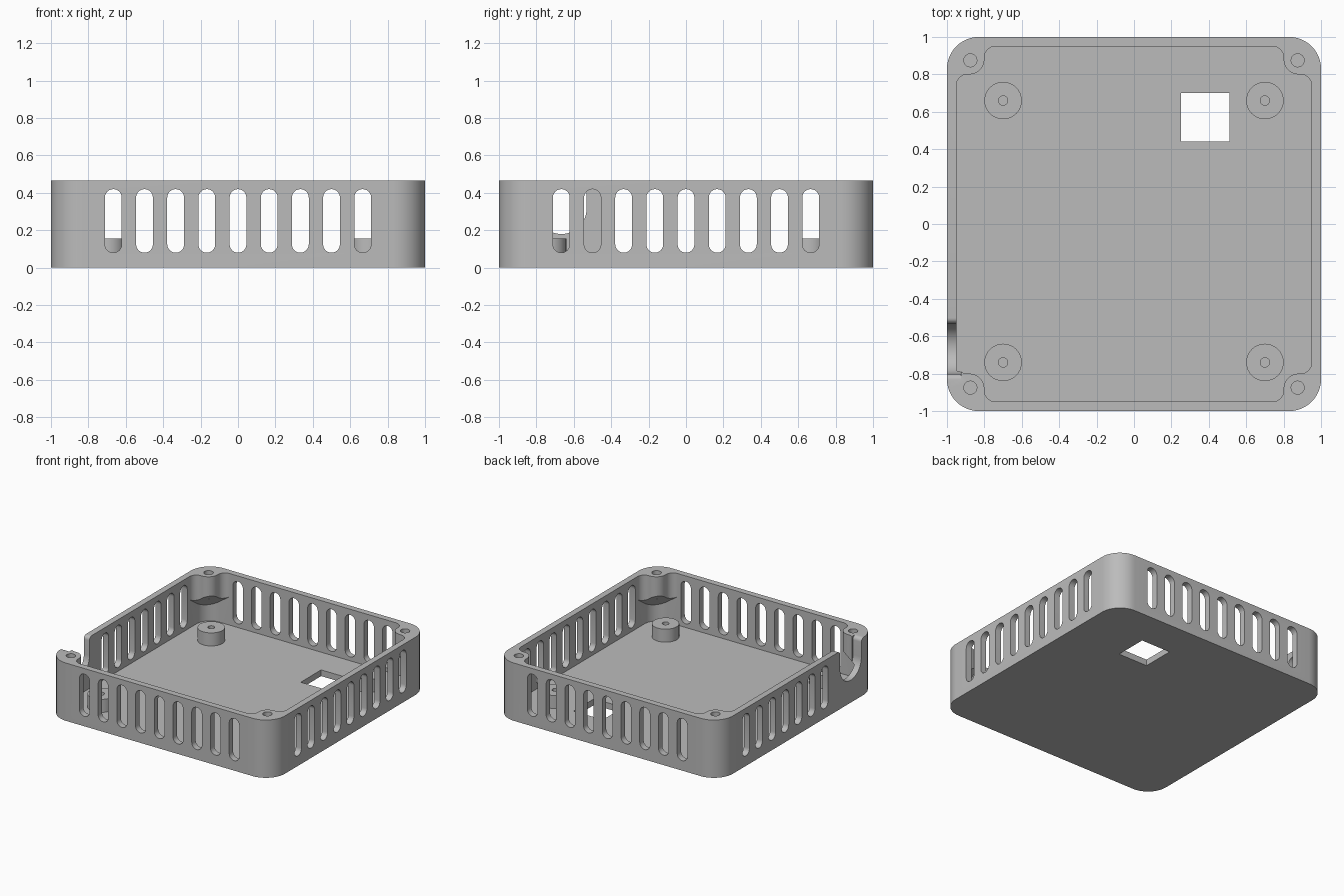
import bpy, bmesh
from math import sin, cos, radians, sqrt

cube = bpy.data.objects.get("Cube")
if cube:
    bpy.data.objects.remove(cube, do_unlink=True)

HEIGHT, FLOOR, WALL = 0.465, 0.05, 0.95
PITCH = 1 / 6

grey = bpy.data.materials.new("plain grey")
grey.use_nodes = True
grey.diffuse_color = (0.5, 0.5, 0.5, 1)
grey.node_tree.nodes["Principled BSDF"].inputs["Base Color"].default_value = (0.5, 0.5, 0.5, 1)

ORIENT = {
    "x": lambda u, v, w: (w, u, v),
    "y": lambda u, v, w: (u, w, v),
    "z": lambda u, v, w: (u, v, w),
}


def arc(cx, cy, r, start, end, n=12):
    angles = [radians(start + (end - start) * i / n) for i in range(n + 1)]
    return [(cx + r * cos(a), cy + r * sin(a)) for a in angles]


def rounded_square(half, r):
    c = half - r
    return (arc(c, c, r, 0, 90) + arc(-c, c, r, 90, 180)
            + arc(-c, -c, r, 180, 270) + arc(c, -c, r, 270, 360))


def prism(bm, outline, axis, low, high):
    """Extrude an outline along an axis; low may be a function of the point."""
    base = low if callable(low) else (lambda u, v: low)
    place = ORIENT[axis]
    a = [bm.verts.new(place(u, v, base(u, v))) for u, v in outline]
    b = [bm.verts.new(place(u, v, high)) for u, v in outline]
    bm.faces.new(a)
    bm.faces.new(b)
    for i in range(len(a)):
        j = (i + 1) % len(a)
        bm.faces.new((a[i], a[j], b[j], b[i]))


def finish(bm, name):
    bmesh.ops.remove_doubles(bm, verts=bm.verts, dist=1e-5)
    bmesh.ops.recalc_face_normals(bm, faces=bm.faces)
    mesh = bpy.data.meshes.new(name)
    bm.to_mesh(mesh)
    bm.free()
    mesh.materials.append(grey)
    obj = bpy.data.objects.new(name, mesh)
    bpy.context.collection.objects.link(obj)
    return obj


def activate(obj):
    bpy.ops.object.select_all(action='DESELECT')
    obj.select_set(True)
    bpy.context.view_layer.objects.active = obj


def cut(target, cutter):
    mod = target.modifiers.new("cut", 'BOOLEAN')
    mod.operation, mod.solver, mod.object = 'DIFFERENCE', 'EXACT', cutter
    activate(target)
    bpy.ops.object.modifier_apply(modifier=mod.name)
    bpy.data.objects.remove(cutter, do_unlink=True)


def smooth(obj):
    activate(obj)
    bpy.ops.object.shade_smooth_by_angle(angle=radians(30))


# Outer block
bm = bmesh.new()
prism(bm, rounded_square(1, 0.17), "z", 0, HEIGHT)
tray = finish(bm, "tray")

# Cavity shape, with the four screw corners left solid above a sloped underside
bm = bmesh.new()
prism(bm, rounded_square(WALL, 0.12), "z", FLOOR, 0.6)
cavity = finish(bm, "cavity_cutter")

corner = ([(1.1, 0.74)] + arc(0.89, 0.74, 0.06, 0, 90)
          + arc(0.88, 0.88, 0.08, 270, 180)
          + arc(0.74, 0.89, 0.06, 0, 90) + [(0.74, 1.1), (1.1, 1.1)])
bm = bmesh.new()
for sx in (-1, 1):
    for sy in (-1, 1):
        prism(bm, [(sx * x, sy * y) for x, y in corner], "z",
              lambda u, v: 0.31 + 1.164 - (abs(u) + abs(v)) / sqrt(2), 0.7)
cut(cavity, finish(bm, "corner_cutter"))
cut(tray, cavity)

# Vent slots on all four walls; the notch replaces two on the -x wall
bm = bmesh.new()
for i in range(-4, 5):
    c = i * PITCH
    slot = arc(c, 0.375, 0.045, 0, 180) + arc(c, 0.125, 0.045, 180, 360)
    for side in (-1, 1):
        prism(bm, slot, "y", side * 0.93, side * 1.1)
        if side > 0 or i > -3:
            prism(bm, slot, "x", side * 0.93, side * 1.1)

# Cable notch with flared lip
mid, r, lip = -4 * PITCH, 0.135, 0.03
notch = ([(mid - r - lip, 0.6)]
         + arc(mid - r - lip, HEIGHT - lip, lip, 90, 0, 6)
         + arc(mid, 0.315, r, 180, 360, 24)
         + arc(mid + r + lip, HEIGHT - lip, lip, 180, 90, 6)
         + [(mid + r + lip, 0.6)])
prism(bm, notch, "x", -1.1, -0.925)

# Floor opening and corner screw holes
prism(bm, [(0.25, 0.44), (0.51, 0.44), (0.51, 0.7), (0.25, 0.7)], "z", -0.1, 0.2)
for sx in (-1, 1):
    for sy in (-1, 1):
        prism(bm, arc(sx * 0.875, sy * 0.875, 0.035, 0, 360, 24), "z", 0.27, 0.6)
cut(tray, finish(bm, "opening_cutter"))
smooth(tray)

# Hollow standoffs on the floor
for x, side in ((-0.7, "right"), (0.7, "left")):
    for y, end in ((-0.74, "front"), (0.66, "back")):
        bm = bmesh.new()
        ring = [bm.verts.new((px, 0, pz)) for px, pz in
                ((0.025, FLOOR), (0.025, 0.155), (0.1, 0.155), (0.1, FLOOR))]
        edges = [bm.edges.new(pair) for pair in zip(ring, ring[1:])]
        bmesh.ops.spin(bm, geom=ring + edges, cent=(0, 0, 0), axis=(0, 0, 1),
                       angle=radians(360), steps=32)
        post = finish(bm, f"standoff_{end}_{side}")
        post.location = (x, y, 0)
        smooth(post)
